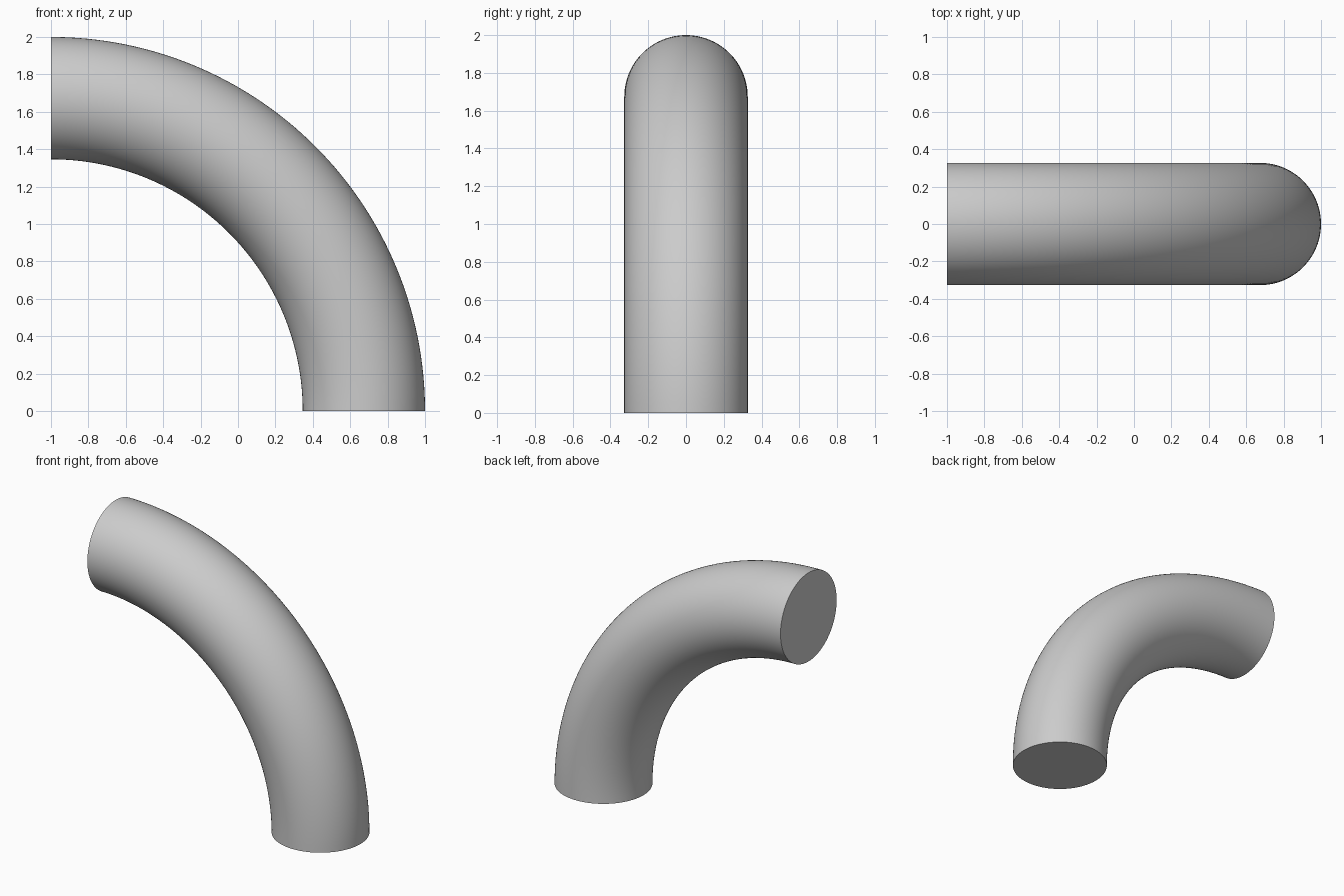
import bpy, bmesh, math
from mathutils import Matrix, Vector

if "Cube" in bpy.data.objects:
    bpy.data.objects.remove(bpy.data.objects["Cube"])

TUBE_R = 0.327            # pipe radius
BEND_R = 2.0 - TUBE_R     # bend radius of the centre line
SIDES, STEPS = 96, 64
PIVOT = Vector((-1, 0, 0))

# Round profile lying on the ground, swept a quarter turn up and to the left
bm = bmesh.new()
profile = bmesh.ops.create_circle(
    bm, cap_ends=False, segments=SIDES, radius=TUBE_R,
    matrix=Matrix.Translation(PIVOT + Vector((BEND_R, 0, 0))))
start_edges = list(bm.edges)
end = bmesh.ops.spin(
    bm, geom=profile["verts"] + start_edges, cent=PIVOT, axis=(0, -1, 0),
    angle=math.pi / 2, steps=STEPS, use_duplicate=False)["geom_last"]

# Flat end caps
end_edges = [e for e in end if isinstance(e, bmesh.types.BMEdge)]
for ring in (start_edges, end_edges):
    bmesh.ops.contextual_create(bm, geom=ring)
bmesh.ops.recalc_face_normals(bm, faces=bm.faces)

mesh = bpy.data.meshes.new("pipe_elbow")
bm.to_mesh(mesh)
bm.free()
elbow = bpy.data.objects.new("pipe_elbow", mesh)
bpy.context.collection.objects.link(elbow)

# Smooth pipe wall, crisp cap rims
bpy.context.view_layer.objects.active = elbow
elbow.select_set(True)
bpy.ops.object.shade_smooth_by_angle(angle=math.radians(30))
